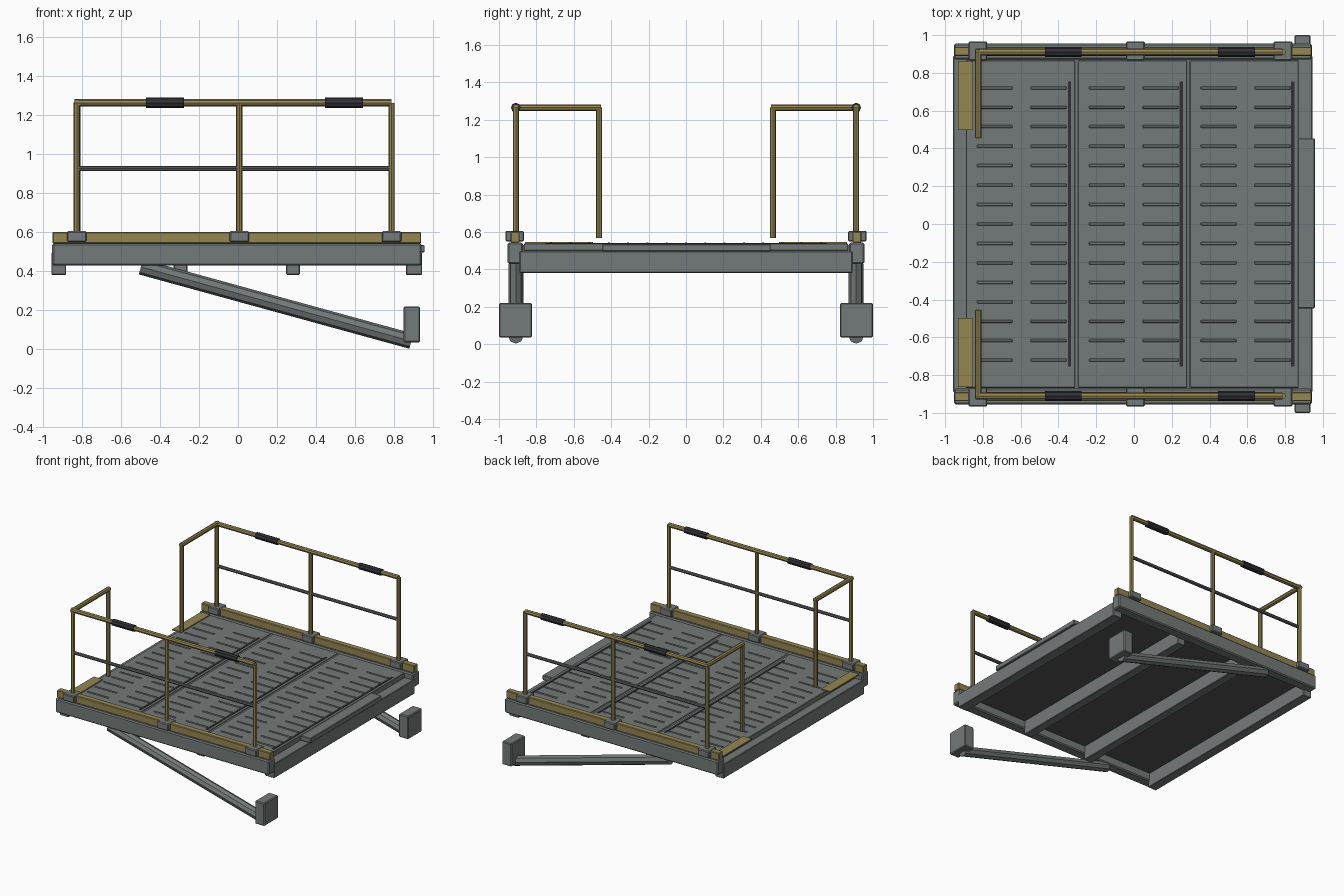
import bpy
from mathutils import Vector

cube = bpy.data.objects.get("Cube")
if cube:
    bpy.data.objects.remove(cube, do_unlink=True)


def material(name, rgb):
    m = bpy.data.materials.new(name)
    m.use_nodes = True
    m.diffuse_color = (*rgb, 1)
    bsdf = m.node_tree.nodes["Principled BSDF"]
    bsdf.inputs["Base Color"].default_value = (*rgb, 1)
    bsdf.inputs["Roughness"].default_value = 0.6
    return m


STEEL = material("steel grey", (0.175, 0.195, 0.192))
YELLOW = material("safety yellow", (0.30, 0.24, 0.085))
DARK = material("dark grip", (0.03, 0.03, 0.038))
UNDER = material("dark underside", (0.085, 0.09, 0.088))
BAR = material("bar grey", (0.125, 0.125, 0.135))


def box(name, x, y, z, mat, bevel=0.004):
    """Box from (low, high) ranges on each axis."""
    mid = [sum(r) / 2 for r in (x, y, z)]
    bpy.ops.mesh.primitive_cube_add(size=1, location=mid)
    ob = bpy.context.object
    ob.name = name
    ob.scale = [abs(r[1] - r[0]) for r in (x, y, z)]
    bpy.ops.object.transform_apply(location=False, rotation=False, scale=True)
    ob.data.materials.append(mat)
    if bevel:
        mod = ob.modifiers.new("soft edges", "BEVEL")
        mod.width = bevel
        mod.segments = 1
    return ob


def tube(name, a, b, r, mat):
    """Eight-sided bar between two points."""
    a, b = Vector(a), Vector(b)
    bpy.ops.mesh.primitive_cylinder_add(vertices=8, radius=r, depth=(b - a).length,
                                        location=(a + b) / 2)
    ob = bpy.context.object
    ob.name = name
    ob.rotation_euler = (b - a).to_track_quat("Z", "Y").to_euler()
    ob.data.materials.append(mat)
    return ob


# deck panels with raised tread bars, and a narrow dark slot beside each seam
for i, (x0, x1) in enumerate([(-0.89, -0.312), (-0.297, 0.28), (0.295, 0.87)]):
    box(f"deck_panel_{i}", (x0, x1), (-0.867, 0.867), (0.50, 0.538), STEEL, 0.003)
    for j, cx in enumerate((x0 + 0.153, x0 + 0.438)):
        bar = box(f"tread_bars_{i}_{j}", (cx - 0.095, cx + 0.095), (-0.729, -0.713),
                  (0.535, 0.543), STEEL, 0.003)
        rows = bar.modifiers.new("rows", "ARRAY")
        rows.count = 15
        rows.use_relative_offset = False
        rows.use_constant_offset = True
        rows.constant_offset_displace = (0, 0.103, 0)
    box(f"deck_slot_{i}", (x1 - 0.038, x1 - 0.021), (-0.755, 0.755), (0.536, 0.541), DARK, 0)

# sheet closing the seams, dark only on its lower face
backing = box("deck_backing", (-0.888, 0.868), (-0.88, 0.88), (0.494, 0.532), STEEL, 0)
backing.data.materials.append(UNDER)
for face in backing.data.polygons:
    if face.normal.z < -0.5:
        face.material_index = 1

# cross beams below the deck
box("left_end_beam", (0.862, 0.945), (-0.89, 0.89), (0.382, 0.497), STEEL)
box("right_end_beam", (-0.957, -0.882), (-0.89, 0.89), (0.382, 0.497), STEEL)
for i, cx in enumerate((-0.295, 0.282)):
    box(f"middle_beam_{i}", (cx - 0.035, cx + 0.035), (-0.88, 0.88), (0.382, 0.498), STEEL)
box("dock_lip", (0.868, 0.957), (-0.447, 0.453), (0.497, 0.536), STEEL)

POSTS = (-0.827, 0.007, 0.788)
RAIL_Z = 1.265
for side, s in (("front", -1), ("back", 1)):
    def span(a, b):
        return tuple(sorted((s * a, s * b)))

    y = s * 0.91
    # long side frame, kick board and post clamps
    box(f"{side}_side_beam", (-0.953, 0.942), span(0.872, 0.955), (0.43, 0.543), STEEL, 0.008)
    box(f"{side}_kick_board", (-0.951, 0.940), span(0.890, 0.938), (0.543, 0.602), YELLOW)
    for i, px in enumerate(POSTS):
        box(f"{side}_clamp_{i}", (px - 0.05, px + 0.05), span(0.866, 0.966),
            (0.55, 0.606), STEEL, 0.006)
        tube(f"{side}_post_{i}", (px, y, 0.55), (px, y, RAIL_Z), 0.016, YELLOW)
    # hand rail, middle rail and grips
    tube(f"{side}_hand_rail", (-0.838, y, RAIL_Z), (0.787, y, RAIL_Z), 0.018, YELLOW)
    tube(f"{side}_middle_rail", (-0.82, y, 0.927), (0.785, y, 0.927), 0.013, BAR)
    for i, gx in enumerate((-0.375, 0.543)):
        tube(f"{side}_grip_{i}", (gx - 0.097, y, RAIL_Z), (gx + 0.097, y, RAIL_Z), 0.026, DARK)
    # return rail at the entry end
    tube(f"{side}_return_rail", (-0.825, s * 0.925, RAIL_Z), (-0.825, s * 0.455, RAIL_Z),
         0.018, YELLOW)
    tube(f"{side}_return_post", (-0.825, s * 0.464, 0.567), (-0.825, s * 0.464, RAIL_Z),
         0.016, YELLOW)
    box(f"{side}_entry_plate", (-0.932, -0.853), span(0.497, 0.862), (0.538, 0.547), YELLOW, 0)
    # sloping brace with its wall foot
    tube(f"{side}_brace", (-0.498, y, 0.423), (0.889, y, 0.042), 0.04, STEEL)
    box(f"{side}_brace_foot", (0.85, 0.934), span(0.823, 1.0), (0.036, 0.22), STEEL, 0.006)
